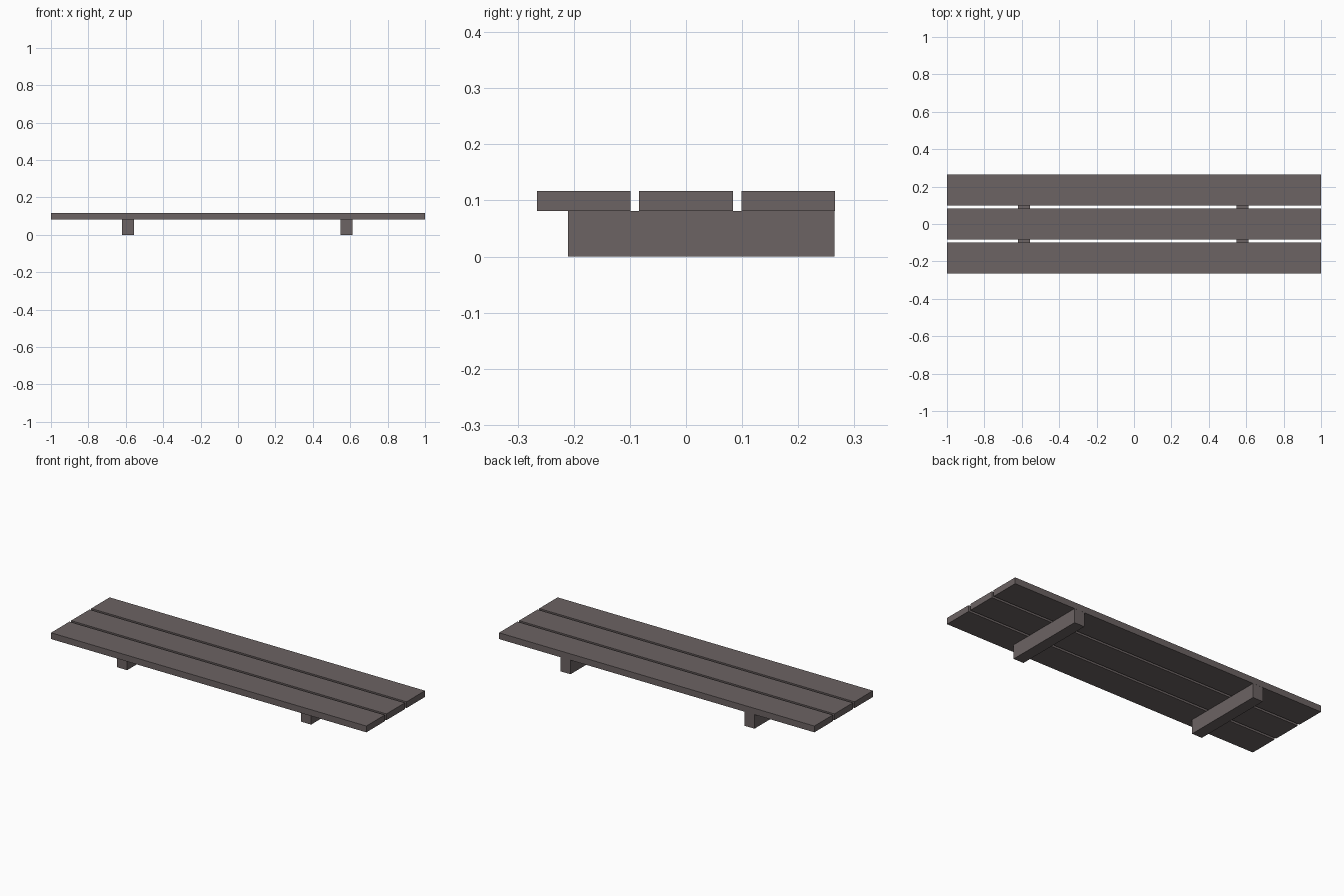
import bpy

if "Cube" in bpy.data.objects:
    bpy.data.objects.remove(bpy.data.objects["Cube"])

wood = bpy.data.materials.new("weathered_grey_brown_wood")
wood.diffuse_color = (0.15, 0.125, 0.125, 1)
wood.use_nodes = True
wood.node_tree.nodes["Principled BSDF"].inputs["Base Color"].default_value = wood.diffuse_color


def box(name, lo, hi):
    """Box spanning two opposite corners."""
    centre = [(a + b) / 2 for a, b in zip(lo, hi)]
    bpy.ops.mesh.primitive_cube_add(size=1, location=centre)
    ob = bpy.context.object
    ob.name = name
    ob.scale = [b - a for a, b in zip(lo, hi)]
    bpy.ops.object.transform_apply(location=False, rotation=False, scale=True)
    ob.data.materials.append(wood)


SUPPORT_H, TOP = 0.081, 0.117
PLANK_W, PITCH = 0.167, 0.182

# Three long seat planks with narrow gaps
for i, side in enumerate(("front", "middle", "back")):
    y = (i - 1) * PITCH
    box(side + "_plank", (-1, y - PLANK_W / 2, SUPPORT_H), (1, y + PLANK_W / 2, TOP))

# Two cross supports, flush with the back edge and set in from the front
for side, x in (("left", -0.588), ("right", 0.579)):
    box(side + "_support", (x - 0.032, -0.21, 0), (x + 0.032, 0.265, SUPPORT_H))
